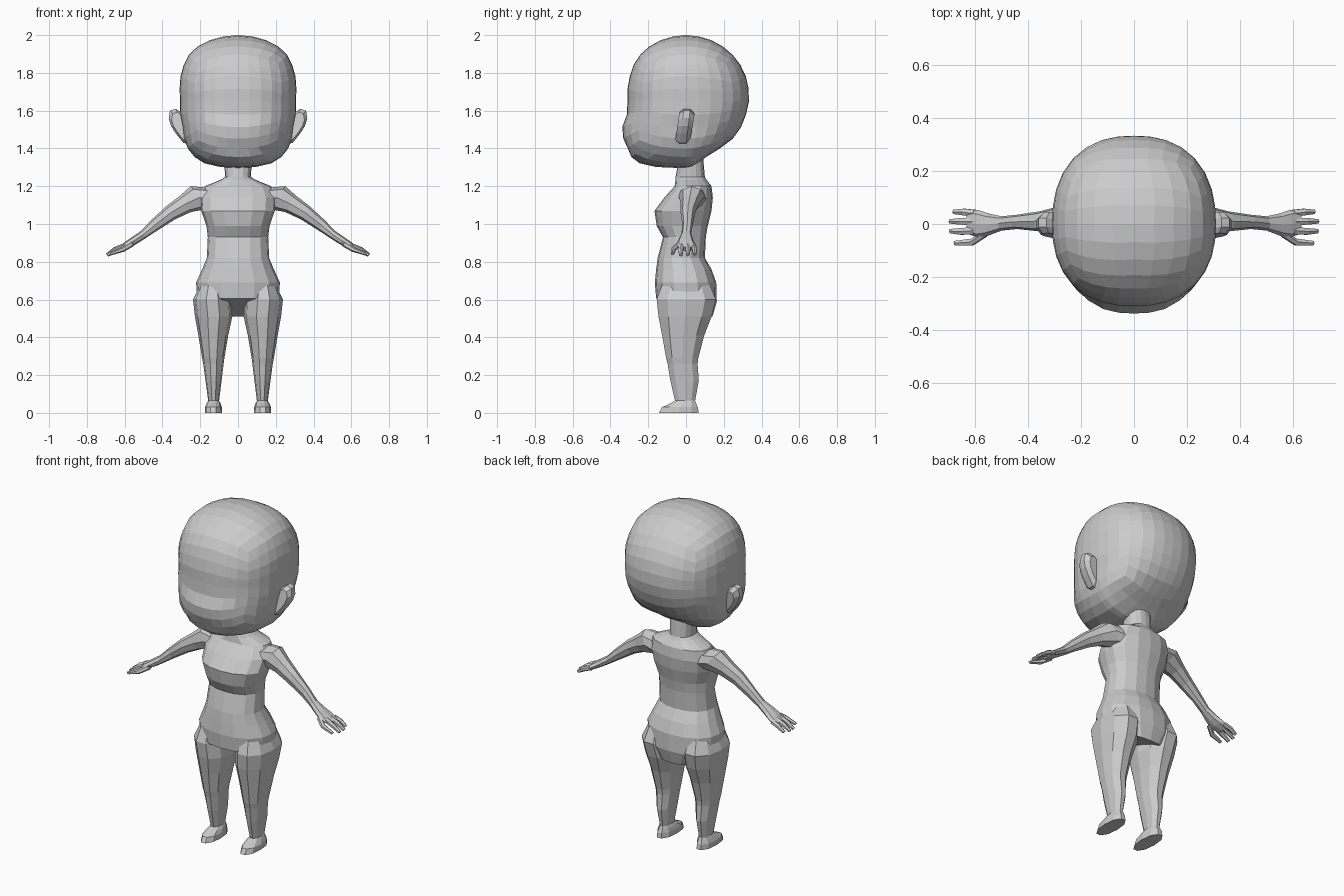
import bpy, bmesh
from math import cos, sin, tan, pi, sqrt
from mathutils import Vector

if "Cube" in bpy.data.objects:
    bpy.data.objects.remove(bpy.data.objects["Cube"])


def finish(name, bm, mirror=False):
    bmesh.ops.recalc_face_normals(bm, faces=bm.faces)
    me = bpy.data.meshes.new(name)
    bm.to_mesh(me)
    bm.free()
    ob = bpy.data.objects.new(name, me)
    bpy.context.collection.objects.link(ob)
    if mirror:
        ob.modifiers.new("Mirror", 'MIRROR')
    return ob


def loft(name, rings, sides, power=2.3, mirror=False):
    """Rings are (center, axis_a, axis_b): superellipse sections joined in order."""
    bm = bmesh.new()
    loops = []
    for c, a, b in rings:
        loop = []
        for i in range(sides):
            u, v = cos(2 * pi * i / sides), sin(2 * pi * i / sides)
            k = (abs(u) ** power + abs(v) ** power) ** (-1 / power)
            loop.append(bm.verts.new(Vector(c) + Vector(a) * u * k + Vector(b) * v * k))
        loops.append(loop)
    for p, q in zip(loops, loops[1:]):
        for i in range(sides):
            j = (i + 1) % sides
            bm.faces.new((p[i], p[j], q[j], q[i]))
    bm.faces.new(loops[0])
    bm.faces.new(loops[-1])
    return finish(name, bm, mirror)


def level(z, x0, x1, yf, yb, zb=None):
    """Horizontal ring from its extents; zb tilts the back edge."""
    zb = z if zb is None else zb
    return (((x0 + x1) / 2, (yf + yb) / 2, (z + zb) / 2),
            ((x1 - x0) / 2, 0, 0), (0, (yb - yf) / 2, (zb - z) / 2))


def interp(table, s):
    if s <= table[0][0]:
        return table[0][1]
    for (a, p), (b, q) in zip(table, table[1:]):
        if s <= b:
            return p + (q - p) * (s - a) / (b - a)
    return table[-1][1]


# Head: cube-sphere shaped by width, front and back profiles
WIDTH = [(-.95, .48), (-.79, .39), (-.42, .318), (0, .307), (.1, .308), (.52, .34), (.79, .38), (.94, .39)]
FRONT = [(-.99, .84), (-.9, .573), (-.73, .44), (-.475, .38), (-.36, .362), (-.25, .322),
         (0, .31), (.35, .32), (.72, .344), (.92, .35)]
BACK = [(-.93, .16), (-.84, .187), (-.62, .292), (-.39, .315), (0, .333), (.43, .344), (.9, .35)]
bm = bmesh.new()
bmesh.ops.create_cube(bm, size=2)
bmesh.ops.subdivide_edges(bm, edges=bm.edges[:], cuts=7, use_grid_fill=True)
for v in bm.verts:
    p = Vector([tan(c * pi / 4) for c in v.co]).normalized()
    r = sqrt(max(0, 1 - p.z ** 2))
    k = 1
    if r > 1e-5:
        k = (abs(p.x / r) ** 2.35 + abs(p.y / r) ** 2.35) ** (-1 / 2.35)
    side = FRONT if p.y < 0 else BACK
    v.co = (p.x * k * interp(WIDTH, p.z), p.y * k * interp(side, p.z), 1.6475 + .3525 * p.z)
finish("head", bm)

# Ears: flat outline extruded front to back, pinched at the rim
outline = [(.255, 1.42), (.29, 1.43), (.33, 1.48), (.355, 1.52), (.367, 1.56),
           (.36, 1.6), (.33, 1.61), (.30, 1.59), (.26, 1.57)]
bm = bmesh.new()
mid = (.29, 1.52)
loops = []
for y, s in ((-.035, .8), (-.012, 1), (.022, 1), (.045, .7)):
    loops.append([bm.verts.new((mid[0] + (x - mid[0]) * s,
                                y + (z - 1.52) * .12 - .01,
                                mid[1] + (z - mid[1]) * s)) for x, z in outline])
for p, q in zip(loops, loops[1:]):
    for i in range(len(outline)):
        j = (i + 1) % len(outline)
        bm.faces.new((p[i], p[j], q[j], q[i]))
bm.faces.new(loops[0])
bm.faces.new(loops[-1])
finish("ear", bm, True)

# Torso and neck
torso = [(.6, .15, -.13, .14, .51), (.605, .215, -.158, .163, .59), (.69, .222, -.165, .16),
         (.76, .19, -.158, .135), (.82, .165, -.15, .1), (.93, .16, -.122, .105),
         (.99, .167, -.155, .115), (1.07, .195, -.167, .135), (1.14, .2, -.115, .142),
         (1.2, .175, -.06, .135), (1.235, .09, -.055, .108), (1.25, .068, -.055, .1),
         (1.36, .075, -.035, .09)]
loft("torso", [level(t[0], -t[1], t[1], *t[2:]) for t in torso], 16)

# Legs and feet
leg = [(.68, .07, .2, -.13, .13), (.6, .035, .238, -.16, .163), (.51, .03, .228, -.15, .14),
       (.41, .052, .21, -.13, .1), (.29, .072, .19, -.108, .068), (.26, .076, .184, -.1, .064),
       (.17, .087, .172, -.085, .07), (.065, .1, .158, -.06, .05), (.05, .092, .166, -.085, .056),
       (.03, .086, .175, -.13, .066), (0, .085, .176, -.147, .07)]
loft("leg", [level(*t) for t in leg], 10, mirror=True)


# Arms: x, y, z, half thickness, half depth
def limb(name, path, sides, power=2.2):
    loft(name, [((x, y, z), (.6 * t, 0, .8 * t), (0, d, 0))
                for x, y, z, t, d in path], sides, power, True)


limb("arm", [(.13, .03, 1.13, .08, .08), (.205, .03, 1.14, .075, .065), (.28, .02, 1.105, .052, .048),
             (.355, .01, 1.06, .042, .038), (.44, .008, .995, .032, .027), (.5, .002, .945, .023, .027),
             (.55, -.002, .912, .022, .042), (.585, 0, .89, .02, .052), (.625, .008, .868, .014, .046)], 8)

# Fingers: base and tip
fingers = {"thumb": ((.56, -.035, .895), (.61, -.068, .865), (.675, -.072, .842)),
           "front_finger": ((.6, -.025, .885), (.65, -.028, .862), (.692, -.027, .835)),
           "middle_finger": ((.6, .01, .885), (.65, .01, .865), (.694, .01, .836)),
           "back_finger": ((.6, .04, .88), (.64, .045, .865), (.68, .046, .84))}
for name, pts in fingers.items():
    limb(name, [(*p, t, t * 1.05) for p, t in zip(pts, (.015, .014, .009))], 6, 2)
